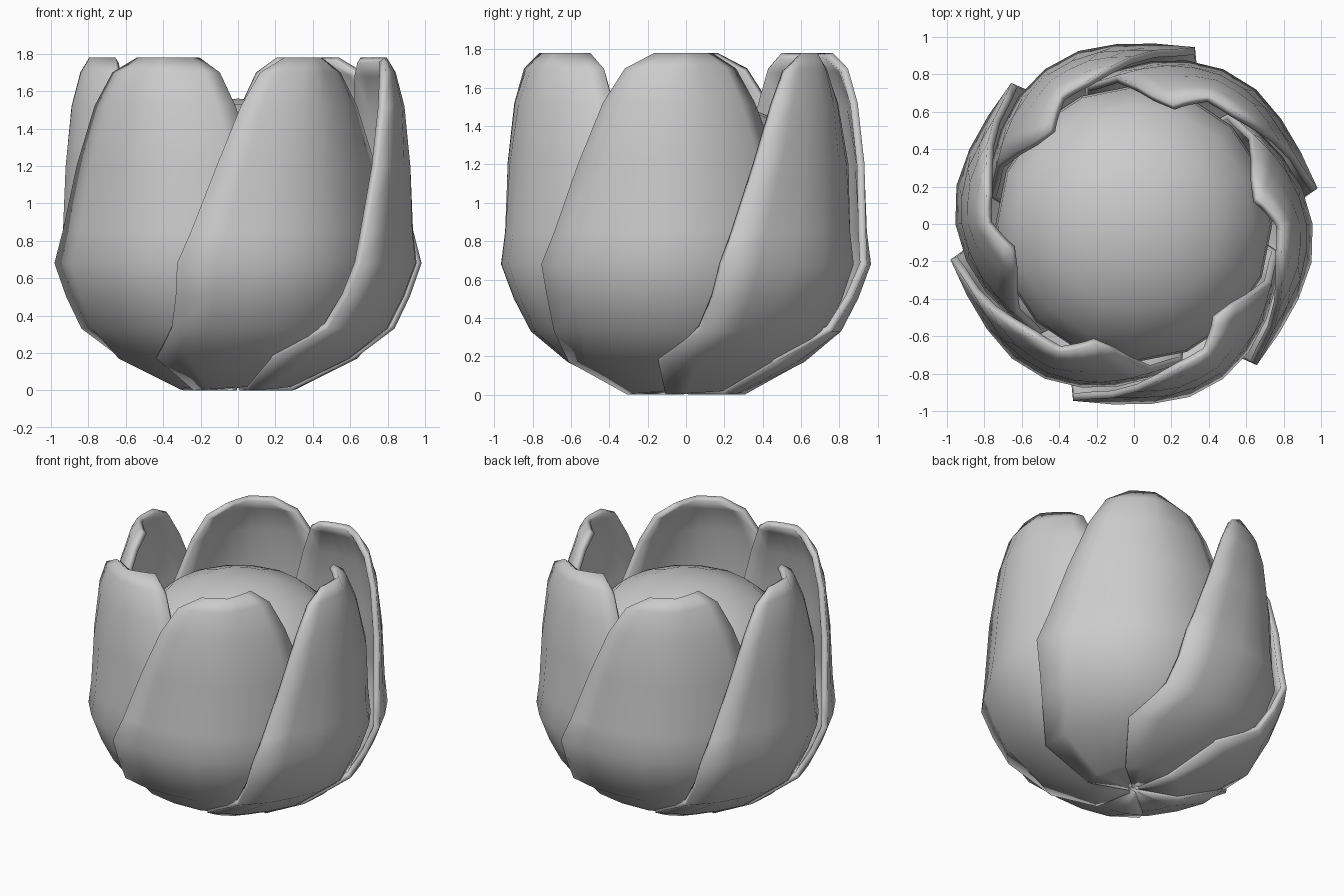
import bpy, bmesh, math

if "Cube" in bpy.data.objects:
    bpy.data.objects.remove(bpy.data.objects["Cube"])


def interp(table, x):
    if x <= table[0][0]:
        return table[0][1]
    for (x0, y0), (x1, y1) in zip(table, table[1:]):
        if x <= x1:
            return y0 + (y1 - y0) * (x - x0) / (x1 - x0)
    return table[-1][1]


def finish(bm, name):
    me = bpy.data.meshes.new(name)
    bm.to_mesh(me)
    bm.free()
    ob = bpy.data.objects.new(name, me)
    bpy.context.collection.objects.link(ob)
    return ob


def smooth(ob, angle):
    bpy.ops.object.select_all(action='DESELECT')
    ob.select_set(True)
    bpy.context.view_layer.objects.active = ob
    bpy.ops.object.shade_smooth_by_angle(angle=math.radians(angle))


# Petal rows: height, radius, half angle in degrees
ROWS = [(0.0, 0.04, 80), (0.0, 0.31, 80), (0.17, 0.64, 73), (0.33, 0.84, 55),
        (0.50, 0.93, 51), (0.68, 1.0, 49), (0.85, 0.98, 45), (1.2, 0.965, 37),
        (1.52, 0.93, 29), (1.70, 0.88, 22), (1.78, 0.83, 12)]
# Radius factor across the petal: left edge outside, right edge tucked in
TUCK = [(-49, 1.0), (-32, 0.96), (-15, 0.975), (0, 0.955), (15, 0.91),
        (30, 0.85), (49, 0.79), (80, 0.74)]
COLS = 8


def petal(name, centre):
    bm = bmesh.new()
    grid = []
    for z, r, half in ROWS:
        row = []
        for j in range(COLS + 1):
            u = 2 * j / COLS - 1
            a = u * half
            curl = 0.08 * max(0, u) * max(0, z - 1.2) / 0.5
            rad = r * interp(TUCK, a) - curl
            lift = 0.025 * (u + 1) if z < 0.1 else 0
            t = math.radians(centre + a)
            row.append(bm.verts.new((rad * math.cos(t), rad * math.sin(t), z + lift)))
        grid.append(row)
    for lo, hi in zip(grid, grid[1:]):
        for j in range(COLS):
            bm.faces.new((lo[j], lo[j + 1], hi[j + 1], hi[j]))
    ob = finish(bm, name)
    mod = ob.modifiers.new("thickness", 'SOLIDIFY')
    mod.thickness = 0.04
    mod.offset = -1
    smooth(ob, 40)


# Ring of six overlapping petals
for i in range(6):
    petal(f"petal_{i + 1}", 60 * i)

# Rounded heart inside the petals
HEART = [(0.28, 0.08), (0.55, 0.3), (0.69, 0.55), (0.74, 0.85), (0.73, 1.08),
         (0.64, 1.28), (0.46, 1.44), (0.24, 1.53)]
SIDES = 16
bm = bmesh.new()
rings = [[bm.verts.new((r * math.cos(2 * math.pi * k / SIDES),
                        r * math.sin(2 * math.pi * k / SIDES), z))
          for k in range(SIDES)] for r, z in HEART]
top = bm.verts.new((0, 0, 1.56))
for lo, hi in zip(rings, rings[1:]):
    for k in range(SIDES):
        n = (k + 1) % SIDES
        bm.faces.new((lo[k], lo[n], hi[n], hi[k]))
for k in range(SIDES):
    bm.faces.new((rings[-1][k], rings[-1][(k + 1) % SIDES], top))
bm.faces.new(rings[0][::-1])
smooth(finish(bm, "inner_heart"), 50)
